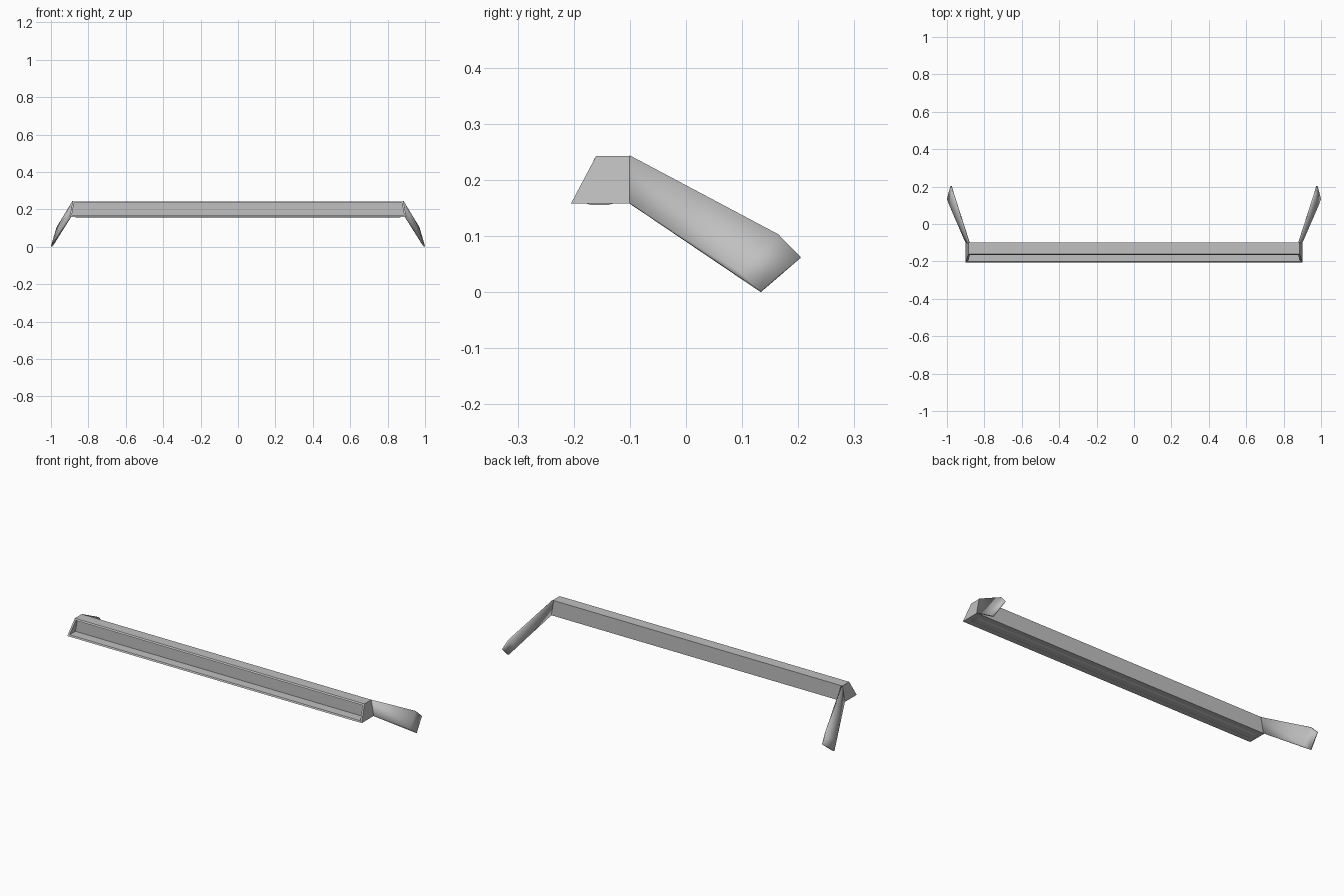
import bpy, bmesh

cube = bpy.data.objects.get("Cube")
if cube:
    bpy.data.objects.remove(cube, do_unlink=True)


def material(name, color):
    m = bpy.data.materials.new(name)
    m.use_nodes = True
    m.diffuse_color = color
    m.node_tree.nodes["Principled BSDF"].inputs["Base Color"].default_value = color
    return m


grey = material("satin grey", (0.53, 0.53, 0.53, 1))

TOP, BOTTOM = 0.243, 0.158


def half_width(z):
    # The ends flare outwards towards the bottom
    return 0.885 + 0.015 * (TOP - z) / (TOP - BOTTOM)


def make_object(name, verts, faces):
    mesh = bpy.data.meshes.new(name)
    mesh.from_pydata(verts, [], faces)
    mesh.materials.append(grey)
    obj = bpy.data.objects.new(name, mesh)
    bpy.context.collection.objects.link(obj)
    return obj


def prism(name, profile, left, right):
    """Extrude a (y, z) profile between two x functions of height."""
    n = len(profile)
    verts = [(left(z), y, z) for y, z in profile] + [(right(z), y, z) for y, z in profile]
    faces = [(i, (i + 1) % n, n + (i + 1) % n, n + i) for i in range(n)]
    faces += [tuple(range(n)), tuple(range(n, 2 * n))]
    obj = make_object(name, verts, faces)
    bm = bmesh.new()
    bm.from_mesh(obj.data)
    bmesh.ops.recalc_face_normals(bm, faces=bm.faces)
    bm.to_mesh(obj.data)
    bm.free()
    return obj


def mirror_x(obj):
    obj.modifiers.new("mirror", 'MIRROR').use_axis[0] = True


# Long bar with a recessed, slanted front opening
outline = [(-0.205, BOTTOM), (-0.1, BOTTOM), (-0.1, TOP), (-0.16, TOP)]
recess = [(-0.165, 0.235), (-0.15, 0.235), (-0.15, 0.166), (-0.201, 0.166)]
prism("bar", outline + recess, lambda z: -half_width(z) + 0.01, lambda z: half_width(z) - 0.01)

# Closing plates at both ends
mirror_x(prism("end_plate", outline, lambda z: half_width(z) - 0.01, half_width))

# Shallow rounded strip along the underside
strip = [(-0.178, BOTTOM), (-0.168, 0.155), (-0.14, 0.155), (-0.13, BOTTOM)]
prism("underside_strip", strip, lambda z: -0.87, lambda z: 0.87)

# Thin twisted side arms, each with a bent end tab
arm = make_object(
    "side_arm",
    [(0.882, -0.1, TOP), (0.897, -0.1, BOTTOM), (0.982, 0.097, 0.035),
     (0.967, 0.165, 0.102), (0.996, 0.133, 0.001), (0.978, 0.204, 0.062)],
    [(0, 1, 2, 3), (3, 2, 4, 5), (1, 4, 2)])
arm.data.polygons.foreach_set("use_smooth", [True] * len(arm.data.polygons))
solid = arm.modifiers.new("thickness", 'SOLIDIFY')
solid.thickness = 0.008
solid.offset = 0
mirror_x(arm)
bpy.context.view_layer.objects.active = arm
arm.select_set(True)
bpy.ops.object.shade_smooth_by_angle()
